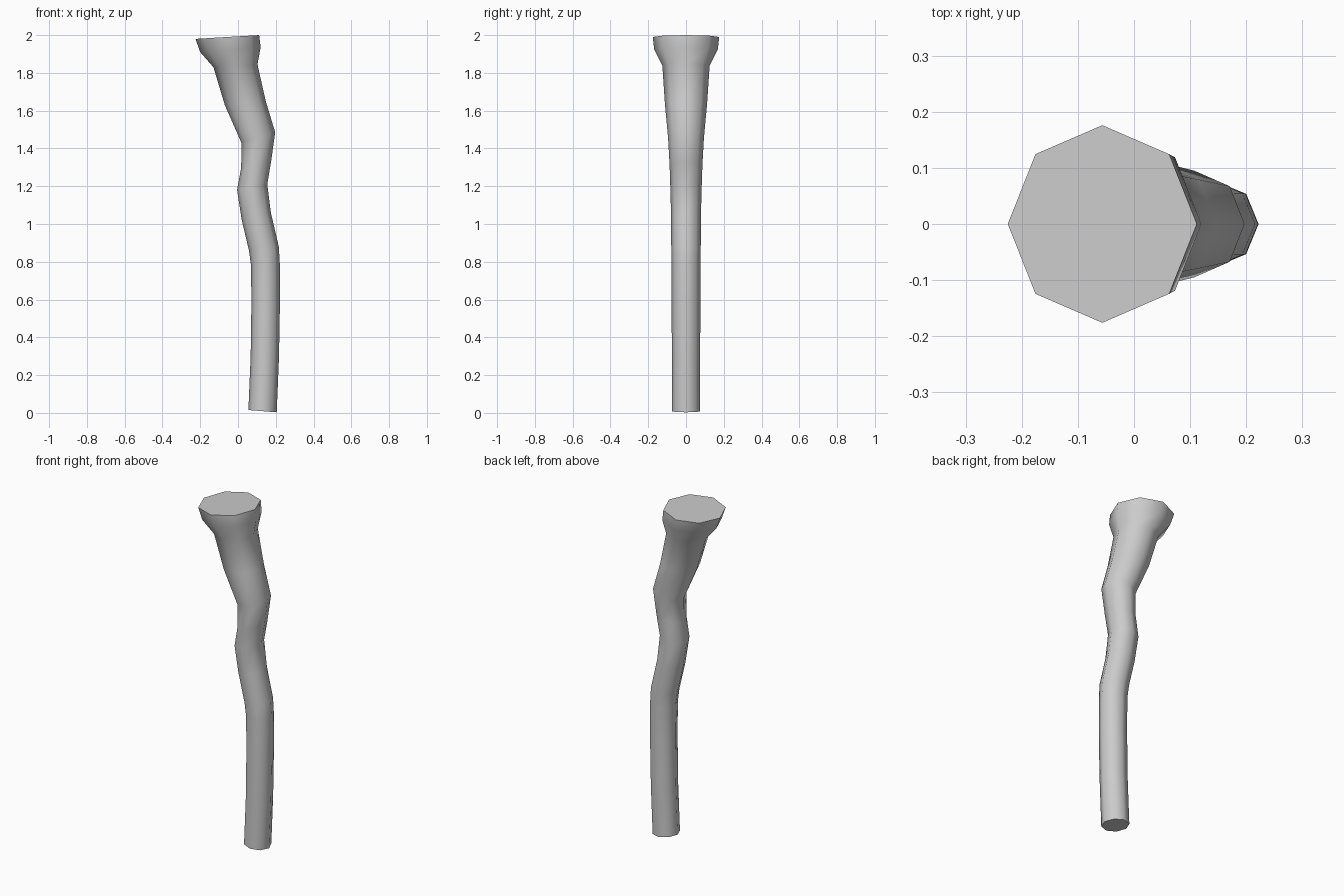
import bpy, bmesh, math
from mathutils import Vector

if "Cube" in bpy.data.objects:
    bpy.data.objects.remove(bpy.data.objects["Cube"])

SIDES = 8
# Each section: left x, left z, right x, right z, half depth in y
sections = [
    (0.055, 0.015, 0.205, 0.003, 0.075),
    (0.067, 0.30, 0.217, 0.295, 0.075),
    (0.071, 0.58, 0.222, 0.58, 0.076),
    (0.069, 0.78, 0.221, 0.80, 0.076),
    (0.058, 0.86, 0.216, 0.88, 0.078),
    (0.020, 1.02, 0.174, 1.06, 0.079),
    (-0.005, 1.18, 0.155, 1.21, 0.083),
    (0.017, 1.30, 0.175, 1.33, 0.087),
    (0.018, 1.43, 0.197, 1.485, 0.095),
    (-0.070, 1.63, 0.147, 1.65, 0.112),
    (-0.130, 1.83, 0.103, 1.845, 0.125),
    (-0.200, 1.91, 0.120, 1.935, 0.168),
    (-0.225, 1.98, 0.112, 2.0, 0.176),
]

# Crooked tapering shaft with a flared head, lofted through tilted octagons
bm = bmesh.new()
rings = []
for lx, lz, rx, rz, depth in sections:
    left, right = Vector((lx, 0, lz)), Vector((rx, 0, rz))
    centre, half = (left + right) / 2, (right - left) / 2
    angles = [2 * math.pi * i / SIDES for i in range(SIDES)]
    rings.append([bm.verts.new(centre + half * math.cos(a)
                               + Vector((0, depth * math.sin(a), 0))) for a in angles])
for low, high in zip(rings, rings[1:]):
    for i in range(SIDES):
        j = (i + 1) % SIDES
        bm.faces.new((low[i], low[j], high[j], high[i]))

# Flat end caps
bm.faces.new(rings[0][::-1])
bm.faces.new(rings[-1])
bmesh.ops.recalc_face_normals(bm, faces=bm.faces)

mesh = bpy.data.meshes.new("crooked_staff")
bm.to_mesh(mesh)
bm.free()
staff = bpy.data.objects.new("crooked_staff", mesh)
bpy.context.collection.objects.link(staff)

# Smooth sides, sharp rims
bpy.context.view_layer.objects.active = staff
staff.select_set(True)
bpy.ops.object.shade_smooth_by_angle(angle=math.radians(60))
